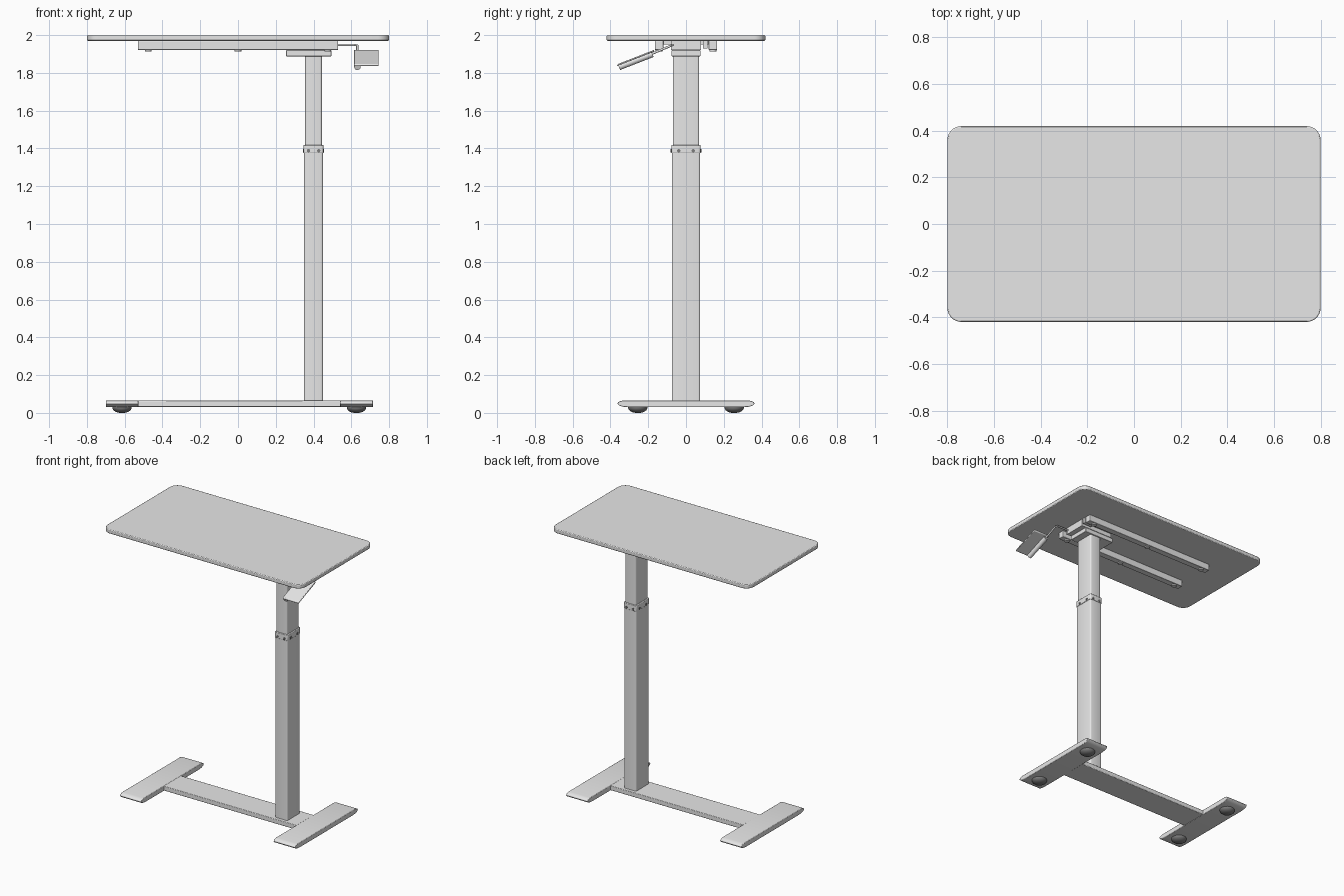
import bpy, bmesh, math
from mathutils import Vector

if "Cube" in bpy.data.objects:
    bpy.data.objects.remove(bpy.data.objects["Cube"])


def material(name, v):
    m = bpy.data.materials.new(name)
    m.diffuse_color = (v, v, v, 1)
    m.use_nodes = True
    m.node_tree.nodes["Principled BSDF"].inputs["Base Color"].default_value = m.diffuse_color
    return m


GREY = material("light grey", 0.8)
DARK = material("dark grey", 0.2)


def finish(bm, name, mat, soft=0.0, angle=35):
    bmesh.ops.recalc_face_normals(bm, faces=bm.faces)
    me = bpy.data.meshes.new(name)
    bm.to_mesh(me)
    bm.free()
    me.materials.append(mat)
    ob = bpy.data.objects.new(name, me)
    bpy.context.collection.objects.link(ob)
    if soft:
        b = ob.modifiers.new("soft edges", 'BEVEL')
        b.width, b.segments, b.limit_method = soft, 2, 'ANGLE'
    bpy.ops.object.select_all(action='DESELECT')
    ob.select_set(True)
    bpy.context.view_layer.objects.active = ob
    bpy.ops.object.shade_smooth_by_angle(angle=math.radians(angle))
    return ob


def box(name, x, y, z, corner=0.0, soft=0.0, mat=GREY):
    """Box from (min, max) ranges, with optional rounded vertical corners."""
    bm = bmesh.new()
    bmesh.ops.create_cube(bm, size=1)
    for v in bm.verts:
        v.co = [r[0] if c < 0 else r[1] for r, c in zip((x, y, z), v.co)]
    if corner:
        edges = [e for e in bm.edges if abs(e.verts[0].co.z - e.verts[1].co.z) > 1e-4]
        bmesh.ops.bevel(bm, geom=edges, offset=corner, segments=8 if corner > 0.03 else 3,
                        affect='EDGES', profile=0.5)
    return finish(bm, name, mat, soft)


def rod(name, a, b, r, mat=GREY, segs=16):
    """Cylinder between two points."""
    a, b = Vector(a), Vector(b)
    d = b - a
    bm = bmesh.new()
    bmesh.ops.create_cone(bm, cap_ends=True, segments=segs, radius1=r, radius2=r, depth=d.length)
    rot = d.to_track_quat('Z', 'Y')
    for v in bm.verts:
        v.co = rot @ v.co + (a + b) / 2
    return finish(bm, name, mat)


def prism_x(name, profile, x0, x1, soft=0.0):
    """Extrude a (y, z) outline along x."""
    bm = bmesh.new()
    f = bm.faces.new([bm.verts.new((x0, y, z)) for y, z in profile])
    ext = bmesh.ops.extrude_face_region(bm, geom=[f])["geom"]
    bmesh.ops.translate(bm, vec=(x1 - x0, 0, 0),
                        verts=[g for g in ext if isinstance(g, bmesh.types.BMVert)])
    return finish(bm, name, GREY, soft)


def lathe(name, profile, cx, cy, mat, segs=28):
    """Spin an (r, z) profile about a vertical axis."""
    bm = bmesh.new()
    vs = [bm.verts.new((r, 0, z)) for r, z in profile]
    es = [bm.edges.new(p) for p in zip(vs, vs[1:])]
    bmesh.ops.spin(bm, geom=vs + es, cent=(0, 0, 0), axis=(0, 0, 1),
                   angle=math.tau, steps=segs)
    bmesh.ops.remove_doubles(bm, verts=bm.verts, dist=1e-5)
    bmesh.ops.translate(bm, vec=(cx, cy, 0), verts=bm.verts)
    return finish(bm, name, mat)


# Table top
box("table_top", (-0.8, 0.8), (-0.42, 0.42), (1.97, 2.0), corner=0.06, soft=0.005)

# Rails under the top, with screws
for s, side in ((-1, "front"), (1, "back")):
    y = sorted((s * 0.12, s * 0.165))
    box(f"{side}_rail", (-0.53, 0.53), y, (1.922, 1.97), soft=0.003)
    for i, x in enumerate((-0.475, 0.0, 0.475)):
        rod(f"{side}_rail_screw_{i}", (x, s * 0.1425, 1.925), (x, s * 0.1425, 1.914), 0.018)

# Bracket joining column and rails
box("column_plate", (0.255, 0.495), (-0.078, 0.078), (1.888, 1.92), soft=0.003)
box("bracket_block", (0.27, 0.53), (-0.08, 0.08), (1.92, 1.972))
box("bracket_bridge", (0.27, 0.5), (-0.13, 0.13), (1.95, 1.972))
box("bracket_stop", (0.46, 0.53), (0.09, 0.115), (1.93, 1.972))

# Telescopic column
box("outer_column", (0.35, 0.45), (-0.075, 0.075), (0.06, 1.4), corner=0.01)
box("column_collar", (0.347, 0.453), (-0.078, 0.078), (1.375, 1.418), corner=0.012, soft=0.003)
box("inner_column", (0.356, 0.444), (-0.07, 0.07), (1.38, 1.89), corner=0.01)

# Collar screws on all four sides
for s in (-1, 1):
    for k in (-1, 1):
        x, y, z = 0.4 + k * 0.027, k * 0.038, 1.388
        rod(f"collar_screw_y_{s}_{k}", (x, s * 0.07, z), (x, s * 0.081, z), 0.009, DARK)
        rod(f"collar_screw_x_{s}_{k}", (0.4 + s * 0.045, y, z), (0.4 + s * 0.056, y, z), 0.009, DARK)

# Base bar
box("base_bar", (-0.54, 0.55), (-0.1, 0.1), (0.032, 0.065), soft=0.004)

# Feet with rounded ends, and their pads
half = [(0.305, 0.03), (0.335, 0.033), (0.353, 0.039), (0.363, 0.048),
        (0.36, 0.056), (0.35, 0.062), (0.33, 0.066)]
outline = half + [(-y, z) for y, z in reversed(half)]
pad = [(0, 0), (0.022, 0.001), (0.036, 0.007), (0.046, 0.015), (0.051, 0.024), (0.051, 0.033)]
for side, x0, x1 in (("left", -0.7, -0.528), ("right", 0.54, 0.714)):
    prism_x(f"{side}_foot", outline, x0, x1, soft=0.003)
    for k, end in ((-1, "front"), (1, "back")):
        lathe(f"{side}_{end}_pad", pad, (x0 + x1) / 2, k * 0.255, DARK)

# Height lever: cranked rod, grip tube and paddle plate
bends = [(0.45, -0.07, 1.948), (0.622, -0.07, 1.948), (0.632, -0.08, 1.944), (0.632, -0.2, 1.893)]
for i, (a, b) in enumerate(zip(bends, bends[1:])):
    rod(f"lever_rod_{i}", a, b, 0.006, segs=12)
rod("lever_grip", (0.632, -0.178, 1.9), (0.632, -0.355, 1.831), 0.017, segs=24)
prism_x("lever_paddle", [(-0.168, 1.922), (-0.361, 1.847), (-0.365, 1.836), (-0.172, 1.911)],
        0.614, 0.745, soft=0.003)
